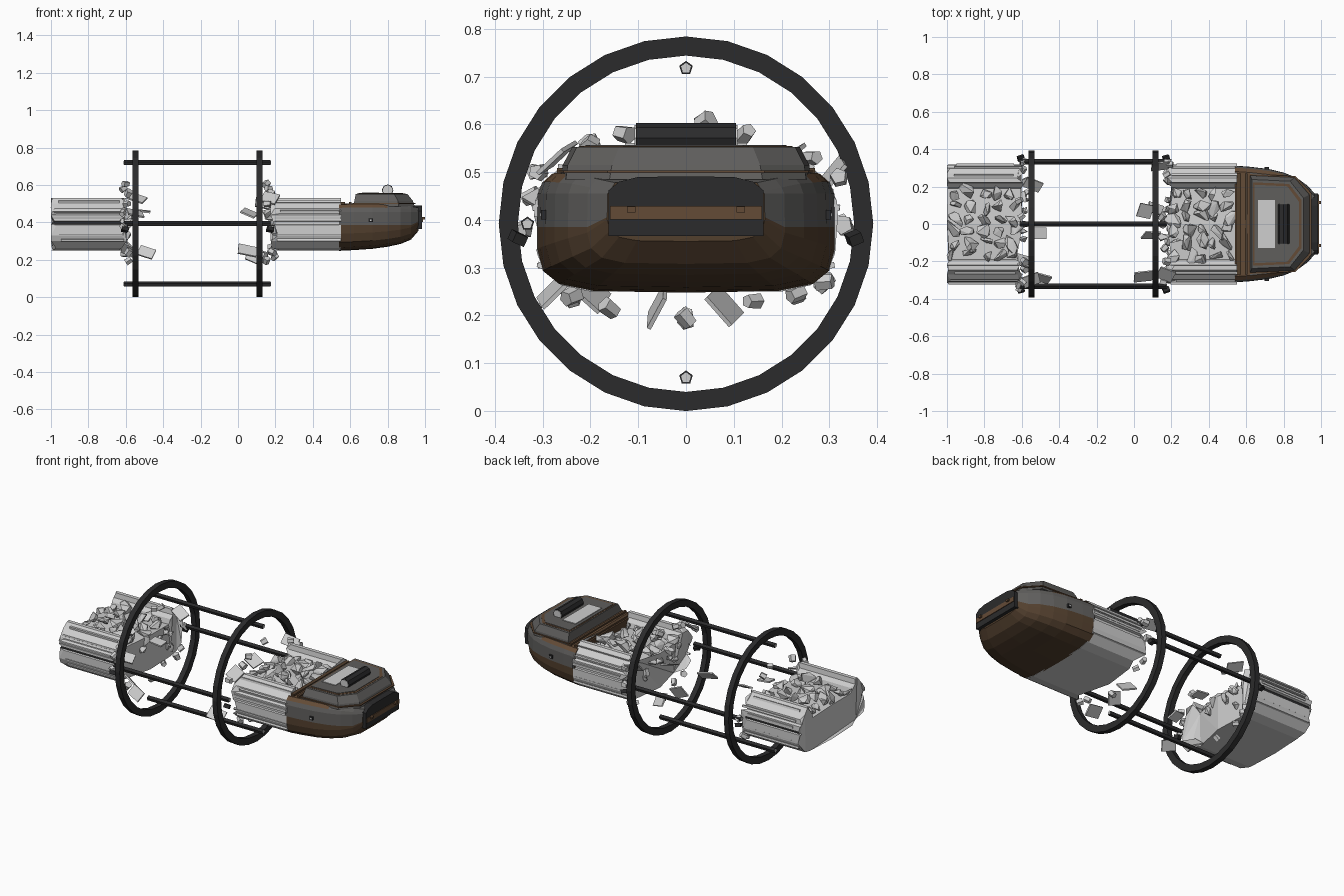
import bpy, bmesh, math, random
from mathutils import Vector, Matrix, Euler

if "Cube" in bpy.data.objects:
    bpy.data.objects.remove(bpy.data.objects["Cube"])

random.seed(7)
R = random.uniform
ZC = 0.392


def mat(name, r, g, b):
    m = bpy.data.materials.new(name)
    m.diffuse_color = (r, g, b, 1)
    m.use_nodes = True
    m.node_tree.nodes["Principled BSDF"].inputs["Base Color"].default_value = m.diffuse_color
    return m


HULL = mat("pale_hull", .62, .62, .62)
ROCK = mat("rubble_grey", .60, .60, .60)
GREY = mat("panel_grey", .115, .112, .108)
BROWN = mat("dark_brown", .085, .050, .027)
TAN = mat("trim_brown", .125, .070, .037)
DARK = mat("frame_black", .024, .024, .025)


def finish(name, bm, mats):
    bmesh.ops.recalc_face_normals(bm, faces=bm.faces[:])
    me = bpy.data.meshes.new(name)
    bm.to_mesh(me)
    bm.free()
    for m in mats:
        me.materials.append(m)
    ob = bpy.data.objects.new(name, me)
    bpy.context.collection.objects.link(ob)
    return ob


def loft(name, rings, mats, rule=None):
    """Skin closed rings; rule(ring index, side index) gives the material slot."""
    bm = bmesh.new()
    vs = [[bm.verts.new(p) for p in r] for r in rings]
    n = len(vs[0])
    for i in range(len(vs) - 1):
        for j in range(n):
            k = (j + 1) % n
            f = bm.faces.new((vs[i][j], vs[i][k], vs[i + 1][k], vs[i + 1][j]))
            f.material_index = rule(i, j) if rule else 0
    caps = [bm.faces.new(vs[0]), bm.faces.new(vs[-1])]
    bmesh.ops.triangulate(bm, faces=caps)
    return finish(name, bm, mats)


def mirrored(half):
    """Half profile from bottom centre to top centre -> closed loop."""
    return half + [(-y, z) for y, z in half[::-1] if y > 0]


def box(name, c, s, m, rot=(0, 0, 0)):
    bm = bmesh.new()
    M = Matrix.Translation(c) @ Euler(rot).to_matrix().to_4x4() @ Matrix.Diagonal((*s, 1))
    bmesh.ops.create_cube(bm, size=1, matrix=M)
    return finish(name, bm, [m])


def rod(name, c, r, length, sides, m, axis='X'):
    bm = bmesh.new()
    rot = Matrix.Rotation(math.pi / 2, 4, 'Y' if axis == 'X' else 'X')
    if axis == 'X':  # point one corner upwards
        rot = rot @ Matrix.Rotation(math.pi / 2, 4, 'Z')
    bmesh.ops.create_cone(bm, cap_ends=True, segments=sides, radius1=r, radius2=r, depth=length,
                          matrix=Matrix.Translation(c) @ rot)
    return finish(name, bm, [m])


def add_rock(bm, c, s, tilt=.5):
    """Angular stone: convex hull of a few scattered points."""
    M = Matrix.Translation(c) @ Euler((R(-tilt, tilt), R(-tilt, tilt), R(0, 6))).to_matrix().to_4x4()
    M = M @ Matrix.Diagonal((s * R(1, 1.35), s * R(.65, .95), s * R(.6, .8), 1))
    vs = []
    for k in range(11):
        d = Vector((R(-1, 1), R(-1, 1), R(-1, 1))).normalized()
        vs.append(bm.verts.new(M @ d))
    res = bmesh.ops.convex_hull(bm, input=vs)
    loose = [v for v in res['geom_interior'] if isinstance(v, bmesh.types.BMVert)]
    bmesh.ops.delete(bm, geom=loose, context='VERTS')


# ---- broken hull sections: trough shells with torn ends ----
half = [(0, .25), (.2, .25), (.26, .263), (.3, .30), (.312, .33), (.312, .386), (.304, .390),
        (.304, .404), (.318, .408), (.316, .44), (.30, .447), (.298, .475), (.27, .50), (.245, .53),
        (.222, .53), (.218, .50), (.198, .48), (.19, .45), (0, .46)]
prof = mirrored(half)
N = len(prof)


def section(name, x0, x1, torn0, torn1, stripe):
    j0 = [R(0, torn0) if j % 3 else 0 for j in range(N)]
    j1 = [R(0, torn1) if j % 3 else 0 for j in range(N)]
    rings = []
    for t in (0, .5, 1):
        rings.append([(x0 + j0[j] + t * (x1 - j1[j] - x0 - j0[j]), *prof[j]) for j in range(N)])
    loft(name, rings, [HULL, DARK], lambda i, j: 1 if stripe and j in (6, N - 7) else 0)
    # loose side planks
    for s in (-1, 1):
        for y, z in ((.306, .335), (.316, .426), (.302, .46), (.262, .51), (.305, .305)):
            a, b = x0 + R(0, .06), x1 - (R(0, .05) if torn1 else 0)
            box(name + "_plank", ((a + b) / 2, s * y, z), (b - a, .012, .012), HULL,
                (R(-.5, .5), 0, 0))
    # rubble fill: stones half sunk in the trough
    bm = bmesh.new()
    for i in range(5):
        for k in range(6):
            x = x0 + .045 + (x1 - x0 - .09) * i / 4 + R(-.018, .018)
            y = -.165 + .33 * k / 5 + R(-.018, .018)
            add_rock(bm, (x, y, R(.465, .485) + .012 * (abs(y) < .1)), R(.032, .05))
    finish(name + "_rubble", bm, [ROCK])


section("rear_hull", -1.0, -.595, .03, .05, True)
section("front_hull", .175, .55, .05, 0, False)

# ---- ring frames ----
for name, x in (("rear_ring", -.548), ("front_ring", .115)):
    bm = bmesh.new()
    S = 28
    loops = []
    for k in range(S):
        a = 2 * math.pi * k / S
        loops.append([bm.verts.new((x + dx, r * math.sin(a), ZC + r * math.cos(a)))
                      for r, dx in ((.352, -.016), (.392, -.016), (.392, .016), (.352, .016))])
    for k in range(S):
        a, b = loops[k], loops[(k + 1) % S]
        for j in range(4):
            bm.faces.new((a[j], a[(j + 1) % 4], b[(j + 1) % 4], b[j]))
    finish(name, bm, [DARK])

# ---- connecting rods with pale broken ends and clamps ----
for y, z in ((0, .326), (0, -.322), (.332, 0), (-.332, 0)):
    rod("link_rod", (-.218, y, ZC + z), .015, .785, 5, DARK)
    for x in (-.611, .175):
        rod("rod_end", (x, y, ZC + z), .011, .003, 5, HULL)
for s in (-1, 1):
    for x in (-.605, .172):
        box("rod_clamp", (x, s * .352, .362), (.035, .028, .022), DARK, (.4 * s, .2, .3))

# ---- floating debris around both torn ends ----
ring_spots = [(-.13, .58), (.04, .605), (.125, .58), (-.2, .555), (.265, .53), (-.31, .50),
              (-.325, .45), (-.24, .24), (-.16, .215), (0, .195), (.14, .23), (.23, .245),
              (.32, .49), (.33, .39), (-.345, .38), (.29, .27)]
for i, (y, z) in enumerate(ring_spots):
    for x in ((-.595, .17) if i % 2 else ((-.605,) if i % 4 else (.18,))):
        bm = bmesh.new()
        M = Matrix.Translation((x + R(-.02, .02), y, z)) @ Euler((R(0, 6), R(0, 6), R(0, 6))).to_matrix().to_4x4()
        r = R(.017, .023)
        bmesh.ops.create_cone(bm, cap_ends=True, segments=5, radius1=r, radius2=r * .85,
                              depth=.035, matrix=M)
        finish("debris_chunk", bm, [HULL])
# plates: position, tilt about x and y
for x, y, z, rx, ry in ((-.54, .21, .53, .5, .3), (-.51, -.05, .46, .1, .1), (-.55, -.30, .45, .5, .2),
                        (-.49, -.29, .24, .9, .3), (-.58, -.2, .25, -.8, .4), (.06, .07, .45, .3, .4),
                        (.05, -.28, .25, .8, .2), (.09, -.06, .22, 1.1, .4), (.12, .08, .22, -.9, .3),
                        (.14, .31, .50, .9, .2), (.17, -.27, .53, .7, .2)):
    box("debris_plate", (x, y, z), (R(.08, .1), R(.06, .08), .009), HULL, (rx, ry, R(-.4, .4)))
bm = bmesh.new()
for x in (-.605, .17):
    for k in range(9):
        add_rock(bm, (x + R(-.01, .03), R(-.22, .22), R(.3, .45)), R(.02, .035), 3)
finish("torn_end_rubble", bm, [ROCK])

# ---- cabin hull: x, half width, bottom, top ----
stations = [(.54, .312, .248, .50), (.62, .306, .252, .502), (.72, .294, .259, .502), (.80, .275, .27, .50),
            (.87, .247, .285, .498), (.925, .207, .308, .49), (.965, .165, .355, .482)]
rings = []
for x, w, b, t in stations:
    h = t - b
    rings.append([(x, y, z) for y, z in mirrored([
        (0, b), (.62 * w, b + .012 * h), (.85 * w, b + .07 * h), (.96 * w, b + .18 * h), (w, b + .36 * h),
        (w, max(.385, b + .4 * h)), (.995 * w, .455), (.965 * w, t - .022), (.9 * w, t - .004), (0, t)])])
n = len(rings[0])


def cabin_rule(i, j):
    j = min(j, n - 1 - j)
    if j < 5:
        return 0
    return 1 if j < 7 else (2 if i < 1 else (2 if j == 7 and i < 3 else 1))


loft("cabin_hull", rings, [BROWN, GREY, TAN], cabin_rule)
# collar ridges behind the roof
for x, w, m in ((.56, .022, BROWN), (.6, .014, BROWN)):
    box("collar_ridge", (x, 0, .503), (w, .54, .012), m)


# ---- stepped roof ----
def outline(xa, xb, xc, w, wc, z):
    return [(xa, -w, z), (xb, -w * .96, z), (xc, -wc, z), (xc, wc, z), (xb, w * .96, z), (xa, w, z)]


loft("roof", [outline(.615, .86, .945, .262, .16, .485), outline(.622, .855, .935, .258, .155, .515),
              outline(.63, .835, .905, .238, .14, .553)], [GREY])
loft("roof_trim", [outline(.637, .829, .895, .223, .129, .550), outline(.637, .829, .895, .223, .129, .5545)], [TAN])
loft("roof_top", [outline(.645, .820, .882, .210, .119, .552), outline(.645, .820, .882, .210, .119, .557)], [GREY])
loft("roof_seam", [outline(.611, .863, .95, .267, .164, .498), outline(.611, .863, .95, .267, .164, .504)], [TAN])
box("roof_panel", (.708, 0, .558), (.09, .255, .006), HULL)
rod("roof_roller", (.80, 0, .572), .031, .21, 8, DARK, 'Y')
for s in (-1, 1):
    rod("roller_cap", (.80, s * .106, .572), .027, .004, 8, HULL, 'Y')

# ---- nose bumper ----
nose = [(0, .366), (.162, .366), (.162, .462), (.14, .48), (.1, .49), (0, .491)]
loft("nose_bumper", [[(x, y, z) for y, z in mirrored(nose)] for x in (.945, .985)], [DARK])
box("nose_stripe", (.985, 0, .415), (.008, .318, .028), TAN)
for s in (-1, 1):
    box("nose_stud", (.993, s * .115, .422), (.014, .018, .012), TAN)
    # side lamps
    box("side_lamp", (.71, s * .297, .411), (.022, .014, .02), DARK)
    box("side_lamp_lens", (.71, s * .3045, .411), (.01, .003, .008), HULL)
